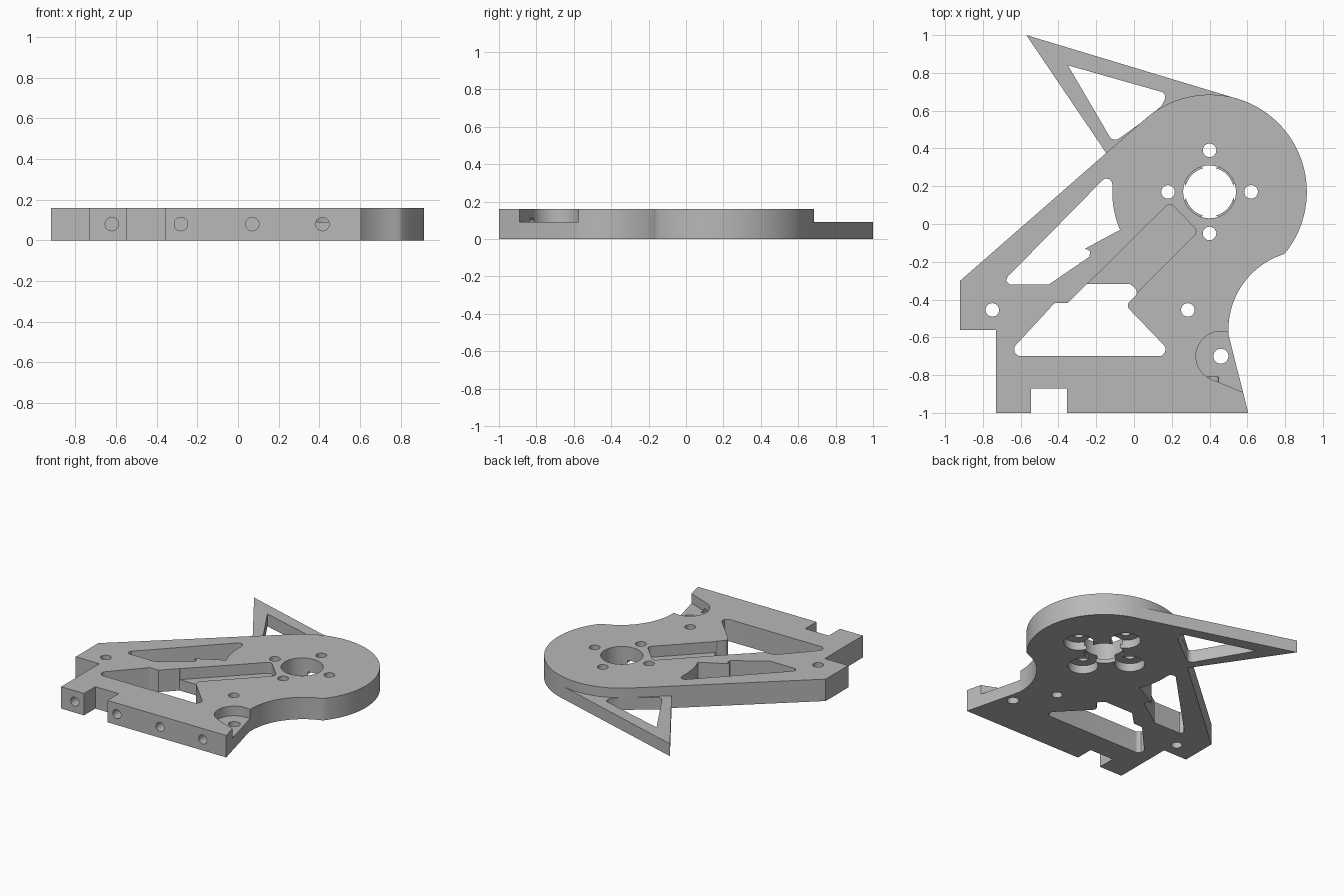
import bpy, bmesh
from math import cos, sin, radians
from mathutils import Vector

cube = bpy.data.objects.get("Cube")
if cube:
    bpy.data.objects.remove(cube, do_unlink=True)

TOP = 0.16
HUB = (0.4, 0.17)
HUB_R = 0.515

metal = bpy.data.materials.new("plain grey metal")
metal.use_nodes = True
grey = (0.48, 0.48, 0.48, 1)
metal.diffuse_color = grey
metal.node_tree.nodes["Principled BSDF"].inputs["Base Color"].default_value = grey


def arc(center, r, start, end, n=32):
    angles = [radians(start + (end - start) * i / n) for i in range(n + 1)]
    return [(center[0] + r * cos(a), center[1] + r * sin(a)) for a in angles]


def rounded(points, n=6):
    """Points are (x, y) or (x, y, fillet radius)."""
    out = []
    for i, p in enumerate(points):
        c = Vector(p[:2])
        if len(p) == 2:
            out.append(c)
            continue
        a = (Vector(points[i - 1][:2]) - c).normalized()
        b = (Vector(points[(i + 1) % len(points)][:2]) - c).normalized()
        half = a.angle(b) / 2
        center = c + (a + b).normalized() * p[2] / sin(half)
        reach = p[2] * cos(half) / sin(half)
        s, e = c + a * reach - center, c + b * reach - center
        for k in range(n + 1):
            out.append(center + s.lerp(e, k / n).normalized() * p[2])
    return out


def prism(name, points, z0, z1):
    bm = bmesh.new()
    face = bm.faces.new([bm.verts.new((p[0], p[1], z0)) for p in points])
    ext = bmesh.ops.extrude_face_region(bm, geom=[face])
    verts = [v for v in ext["geom"] if isinstance(v, bmesh.types.BMVert)]
    bmesh.ops.translate(bm, verts=verts, vec=(0, 0, z1 - z0))
    bmesh.ops.recalc_face_normals(bm, faces=bm.faces)
    mesh = bpy.data.meshes.new(name)
    bm.to_mesh(mesh)
    bm.free()
    mesh.materials.append(metal)
    ob = bpy.data.objects.new(name, mesh)
    bpy.context.collection.objects.link(ob)
    return ob


def disc(name, x, y, r, z0, z1, n=40):
    return prism(name, arc((x, y), r, 0, 360 - 360 / n, n - 1), z0, z1)


def combine(target, tool, operation="DIFFERENCE"):
    mod = target.modifiers.new(tool.name, "BOOLEAN")
    mod.object, mod.operation, mod.solver = tool, operation, "EXACT"
    bpy.context.view_layer.update()
    graph = bpy.context.evaluated_depsgraph_get()
    mesh = bpy.data.meshes.new_from_object(target.evaluated_get(graph))
    target.modifiers.clear()
    target.data = mesh
    bpy.data.objects.remove(tool, do_unlink=True)


# Main plate: round hub, tangent arm, notched foot and scooped side
outline = [(-0.92, -0.3), (-0.92, -0.56), (-0.73, -0.56), (-0.73, -1),
           (-0.545, -1), (-0.545, -0.87), (-0.355, -0.87), (-0.355, -1),
           (0.605, -1), (0.5, -0.585)]
outline += arc((0.92, -0.56), 0.42, 180, 108, 24)
outline += arc(HUB, HUB_R, -39, 131, 64)
plate = prism("mounting_plate", outline, 0, TOP)

# Thin triangular fin
fin = prism("triangular_fin", [(-0.57, 1), (-0.15, 0.38), (-0.04, 0.25),
                               (0.4, 0.4), (0.54, 0.665)], 0, 0.09)
combine(fin, prism("fin_window", rounded([
    (-0.35, 0.84), (-0.11, 0.43, 0.035), (0.07, 0.56), (0.145, 0.625),
    (0.18, 0.69, 0.03)]), -0.1, 0.3))
combine(plate, fin, "UNION")

# Arm window, following the hub on its right side
window = rounded([(-0.8, -0.32, 0.025), (-0.45, -0.32), (-0.085, -0.07, 0.025)])[:-1]
window += arc(HUB, HUB_R, 203, 176, 12)
window += rounded([(-0.45, -0.02), (-0.115, 0.277, 0.03), (-0.115, 0.2)])[1:-1][::-1]
window = window[:-7] + rounded([(-0.115, 0.2), (-0.115, 0.277, 0.03), (-0.8, -0.32)])[1:-1]
combine(plate, prism("arm_window", window, -0.1, 0.3))

# Foot window
combine(plate, prism("foot_window", rounded([
    (-0.68, -0.7, 0.035), (0.215, -0.7, 0.035), (-0.045, -0.43, 0.03), (0.03, -0.36, 0.03),
    (-0.02, -0.318, 0.025), (-0.25, -0.318), (-0.35, -0.418), (-0.42, -0.418, 0.02)]),
    -0.1, 0.3))

# Slanted recess running from the foot window into the hub
combine(plate, prism("slanted_recess", rounded([
    (-0.35, -0.42), (-0.2, -0.52), (-0.03, -0.41), (0.34, -0.04, 0.03),
    (0.19, 0.115, 0.03)]), 0.08, 0.3))

# Side pocket around the corner screw
pocket = [(0.7, -0.57), (0.5, -0.57)] + arc((0.46, -0.7), 0.132, 72, 247, 24) + [(0.7, -0.94)]
combine(plate, prism("side_pocket", pocket, 0.09, 0.3))

# Stepped bore in the hub
combine(plate, disc("hub_bore", *HUB, 0.13, -0.1, 0.3))
combine(plate, disc("hub_bore_step", *HUB, 0.14, 0.03, 0.3))

# Four hub screws, counterbored from below
for dx, dy in ((1, 0), (0, 1), (-1, 0), (0, -1)):
    x, y = HUB[0] + 0.22 * dx, HUB[1] + 0.22 * dy
    combine(plate, disc("screw_hole", x, y, 0.036, -0.1, 0.3, 24))
    combine(plate, disc("counterbore", x, y, 0.1, -0.1, 0.06))

# Plain through holes
for x, y, r in ((-0.75, -0.455, 0.036), (0.285, -0.455, 0.036), (0.46, -0.7, 0.04)):
    combine(plate, disc("through_hole", x, y, r, -0.1, 0.3, 24))

# Blind holes in the front edge
for x in (-0.62, -0.28, 0.07, 0.415):
    drill = disc("edge_hole", 0, 0, 0.033, -0.2, 0.19, 24)
    drill.rotation_euler = (radians(-90), 0, 0)
    drill.location = (x, -1, 0.08)
    combine(plate, drill)

# Smooth curves, crisp edges
for ob in bpy.context.selected_objects:
    ob.select_set(False)
plate.select_set(True)
bpy.context.view_layer.objects.active = plate
bpy.ops.object.shade_smooth_by_angle(angle=radians(30))
